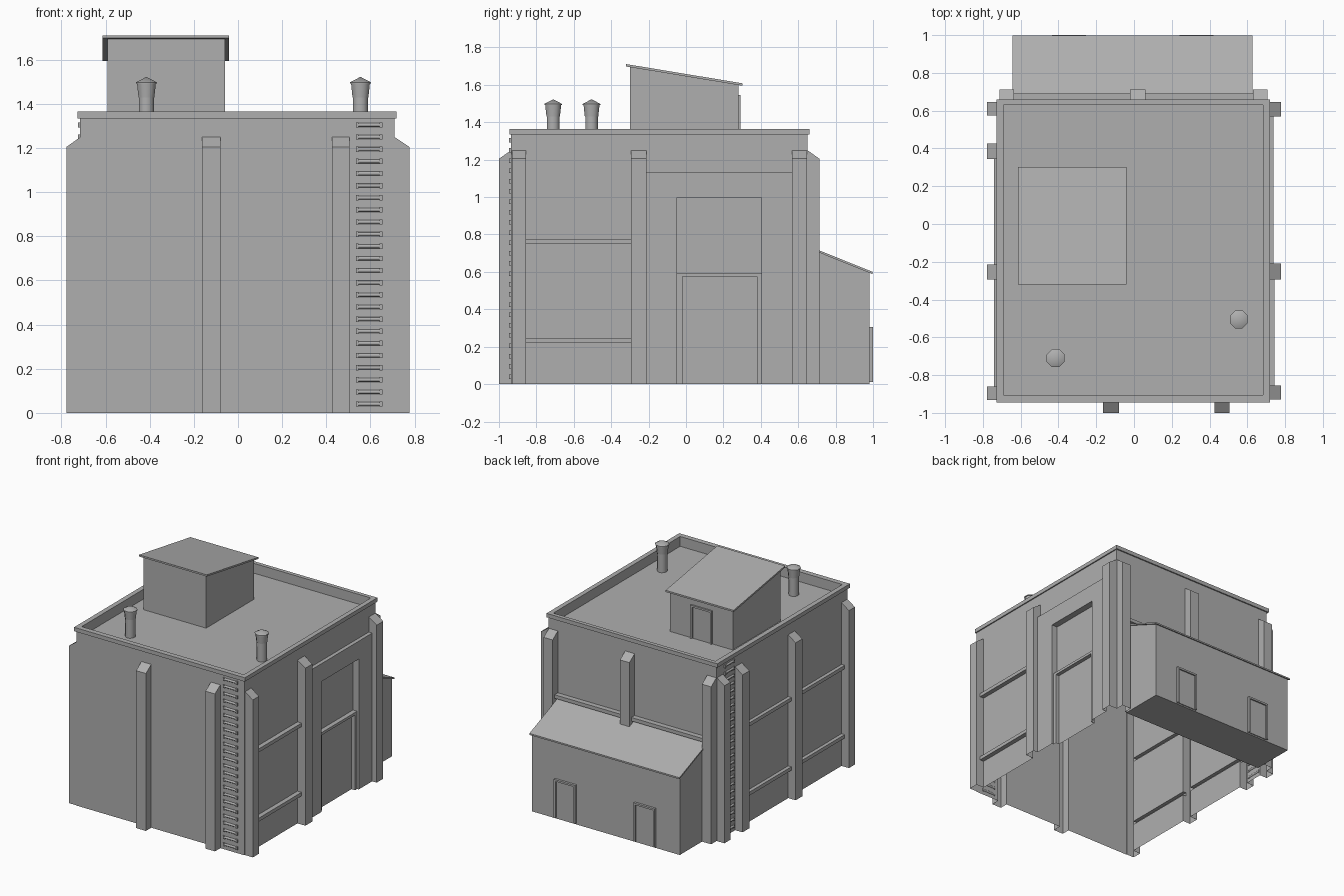
import bpy, bmesh, math
from mathutils import Matrix, Vector

if "Cube" in bpy.data.objects:
    bpy.data.objects.remove(bpy.data.objects["Cube"])

grey = bpy.data.materials.new('concrete_grey')
grey.diffuse_color = (0.43, 0.43, 0.43, 1)
grey.use_nodes = True
grey.node_tree.nodes["Principled BSDF"].inputs["Base Color"].default_value = grey.diffuse_color


def finish(name, bm):
    bmesh.ops.recalc_face_normals(bm, faces=bm.faces)
    me = bpy.data.meshes.new(name)
    bm.to_mesh(me)
    bm.free()
    me.materials.append(grey)
    ob = bpy.data.objects.new(name, me)
    bpy.context.collection.objects.link(ob)
    return ob


def smooth(ob, degrees):
    bpy.ops.object.select_all(action='DESELECT')
    ob.select_set(True)
    bpy.context.view_layer.objects.active = ob
    bpy.ops.object.shade_smooth_by_angle(angle=math.radians(degrees))


def add_box(bm, x0, x1, y0, y1, z0, z1):
    m = Matrix.Translation(((x0 + x1) / 2, (y0 + y1) / 2, (z0 + z1) / 2))
    m = m @ Matrix.Diagonal((x1 - x0, y1 - y0, z1 - z0, 1))
    bmesh.ops.create_cube(bm, size=1, matrix=m)


def box(name, *b):
    bm = bmesh.new()
    add_box(bm, *b)
    return finish(name, bm)


def extrude(name, profile, vec):
    """Prism: a flat outline of 3D points swept along vec."""
    bm = bmesh.new()
    f = bm.faces.new([bm.verts.new(p) for p in profile])
    r = bmesh.ops.extrude_face_region(bm, geom=[f])
    bmesh.ops.translate(bm, vec=Vector(vec),
                        verts=[v for v in r['geom'] if isinstance(v, bmesh.types.BMVert)])
    return finish(name, bm)


def combine(target, part, op='UNION'):
    mod = target.modifiers.new('bool', 'BOOLEAN')
    mod.operation, mod.solver, mod.object = op, 'EXACT', part
    bpy.context.view_layer.objects.active = target
    bpy.ops.object.modifier_apply(modifier=mod.name)
    bpy.data.objects.remove(part)


def pilaster(axis, wall, out, a0, a1):
    """Buttress with a sloped top; axis is the direction it sticks out."""
    inner = wall - math.copysign(0.01, out)
    prof = [(inner, 0), (out, 0), (out, 1.205), (wall, 1.25), (inner, 1.25)]
    if axis == 'x':
        return extrude('pilaster', [(d, a0, z) for d, z in prof], (0, a1 - a0, 0))
    return extrude('pilaster', [(a0, d, z) for d, z in prof], (a1 - a0, 0, 0))


# Main walls and parapet with sunken roof
XL, XR, YF, YB = -0.715, 0.71, -0.935, 0.65
hall = box('main_building', XL, XR, YF, YB, 0, 1.35)
combine(hall, box('parapet', -0.727, 0.719, -0.945, 0.66, 1.335, 1.365))
combine(hall, box('roof_cut', -0.69, 0.683, -0.905, 0.63, 1.29, 1.5), 'DIFFERENCE')

# Pilasters on all four sides
for y0, y1 in ((-0.93, -0.855), (-0.295, -0.21), (0.568, 0.647)):
    combine(hall, pilaster('x', XR, 0.777, y0, y1))
for y0, y1 in ((-0.932, -0.86), (-0.295, -0.215), (0.345, 0.427), (0.575, 0.647)):
    combine(hall, pilaster('x', XL, -0.778, y0, y1))
for x0, x1 in ((-0.163, -0.08), (0.425, 0.505)):
    combine(hall, pilaster('y', YF, -1.0, x0, x1))
for x0, x1 in ((-0.712, -0.635), (-0.02, 0.06), (0.63, 0.706)):
    combine(hall, pilaster('y', YB, 0.713, x0, x1))

# Horizontal rails between pilasters
for z in (0.22, 0.75):
    combine(hall, box('rail', 0.69, 0.745, -0.87, -0.28, z, z + 0.027))
    combine(hall, box('rail', -0.742, -0.70, -0.87, -0.28, z, z + 0.027))
    combine(hall, box('rail', -0.742, -0.70, -0.23, 0.36, z, z + 0.027))
for x0, x1 in ((-0.65, -0.01), (0.05, 0.64)):
    combine(hall, box('rail', x0, x1, 0.64, 0.69, 0.75, 0.777))

# Gate portal on the right side
combine(hall, box('portal', 0.69, 0.739, -0.22, 0.58, 0, 1.135))
combine(hall, box('recess', 0.69, 0.9, -0.048, 0.405, -0.1, 0.998), 'DIFFERENCE')
combine(hall, box('gate_frame', 0.66, 0.725, -0.06, 0.415, 0, 0.595))
combine(hall, box('gate_cut', 0.695, 0.9, -0.02, 0.38, -0.1, 0.575), 'DIFFERENCE')

# The shell is open underneath
bm = bmesh.new()
bm.from_mesh(hall.data)
under = [f for f in bm.faces if all(v.co.z < 0.001 for v in f.verts)]
bmesh.ops.delete(bm, geom=under, context='FACES')
bm.to_mesh(hall.data)
bm.free()


# Ladders of wall rungs
def ladder(name, matrix):
    bm = bmesh.new()
    for i in range(24):
        z = 0.04 + i * 0.055
        bmesh.ops.create_cone(bm, cap_ends=True, segments=8, radius1=0.009, radius2=0.009,
                              depth=0.11, matrix=Matrix.Translation((0, -0.002, z))
                              @ Matrix.Rotation(math.pi / 2, 4, 'Y'))
        for s in (-1, 1):
            add_box(bm, s * 0.054 - 0.006, s * 0.054 + 0.006, -0.011, 0.004, z - 0.012, z + 0.012)
    ob = finish(name, bm)
    ob.data.transform(matrix)
    smooth(ob, 50)


ladder('front_ladder', Matrix.Translation((0.594, YF, 0)))
ladder('left_ladder', Matrix.Translation((XL, 0.502, 0)) @ Matrix.Rotation(-math.pi / 2, 4, 'Z'))


# Doors facing the back: raised frame around a thin leaf
def door(name, xc, y, z0, z1):
    bm = bmesh.new()
    w, t = 0.09, 0.014
    add_box(bm, xc - w + t, xc + w - t, y - 0.01, y + 0.004, z0, z1 - t)
    for s in (-1, 1):
        a, b = sorted((xc + s * w, xc + s * (w - t)))
        add_box(bm, a, b, y - 0.01, y + 0.015, z0, z1)
    add_box(bm, xc - w + t, xc + w - t, y - 0.01, y + 0.015, z1 - t, z1)
    finish(name, bm)


# Rooftop stair house
extrude('stair_house', [(-0.592, -0.30, 1.28), (-0.592, 0.28, 1.28),
                        (-0.592, 0.28, 1.603), (-0.592, -0.30, 1.698)], (0.532, 0, 0))
extrude('stair_house_roof', [(-0.615, -0.32, 1.698), (-0.615, 0.303, 1.595),
                             (-0.615, 0.303, 1.608), (-0.615, -0.32, 1.711)], (0.575, 0, 0))
door('stair_house_door', -0.33, 0.277, 1.29, 1.545)

# Rear lean-to shed
extrude('shed', [(-0.635, 0.645, 0), (-0.635, 0.982, 0), (-0.635, 0.982, 0.6),
                 (-0.635, 0.645, 0.735)], (1.25, 0, 0))
extrude('shed_roof', [(-0.643, 0.645, 0.73), (-0.643, 0.998, 0.588),
                      (-0.643, 0.998, 0.6), (-0.643, 0.645, 0.742)], (1.27, 0, 0))
for xc in (-0.345, 0.33):
    door('shed_door', xc, 0.985, 0.01, 0.305)


# Roof vents: pipe, flared hood and conical cap
def vent(name, x, y):
    prof = [(0.036, 1.285), (0.036, 1.43), (0.039, 1.43), (0.046, 1.492),
            (0.051, 1.492), (0.051, 1.498), (0, 1.523)]
    bm = bmesh.new()
    vs = [bm.verts.new((r, 0, z)) for r, z in prof]
    es = [bm.edges.new(p) for p in zip(vs, vs[1:])]
    bmesh.ops.spin(bm, geom=vs + es, cent=(0, 0, 0), axis=(0, 0, 1), angle=2 * math.pi, steps=8)
    bmesh.ops.remove_doubles(bm, verts=bm.verts, dist=0.0005)
    ob = finish(name, bm)
    ob.data.transform(Matrix.Rotation(math.pi / 8, 4, 'Z'))
    ob.location = (x, y, 0)
    smooth(ob, 50)


vent('roof_vent_left', -0.415, -0.71)
vent('roof_vent_right', 0.555, -0.505)
